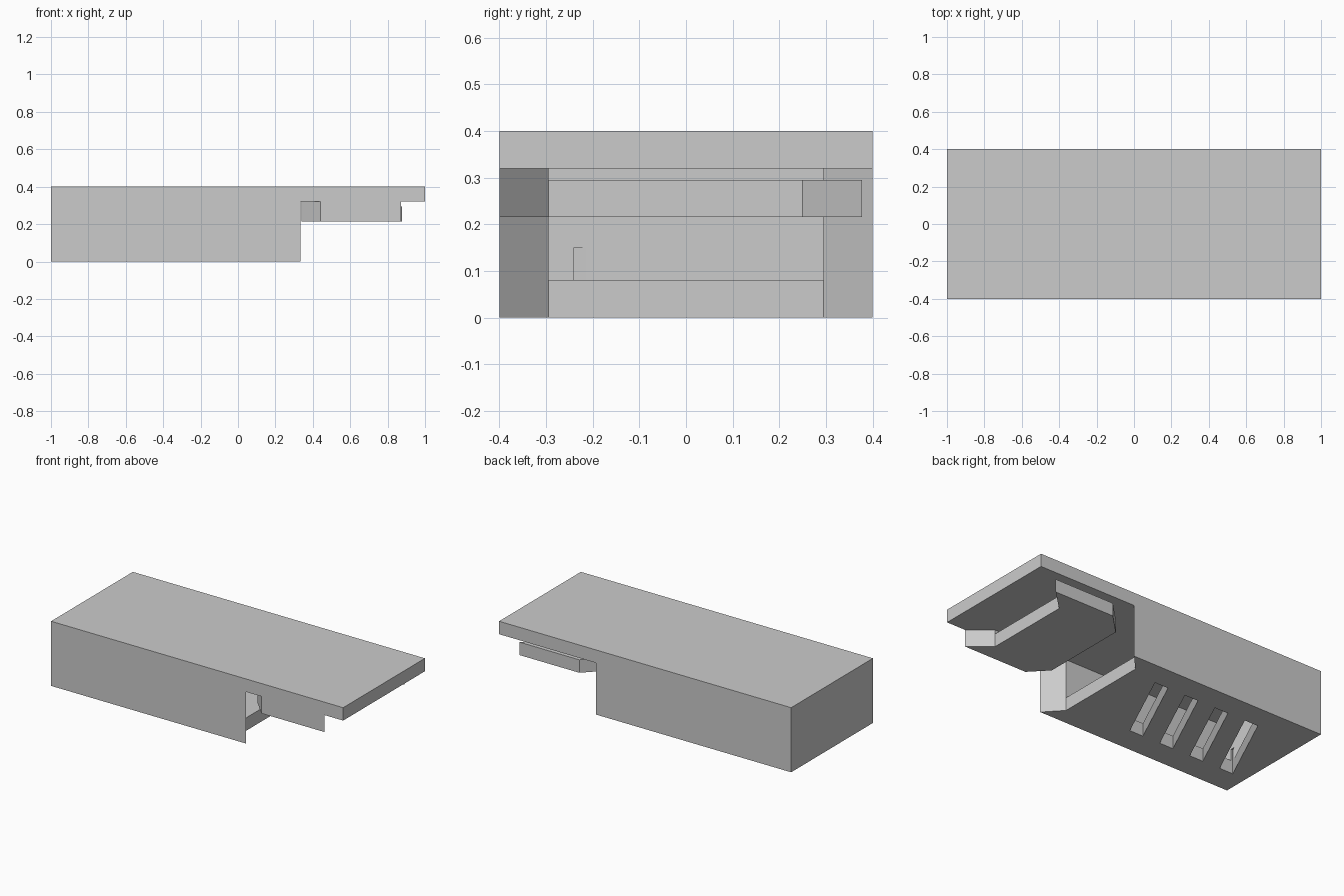
import bpy
import bmesh

cube = bpy.data.objects.get("Cube")
if cube:
    bpy.data.objects.remove(cube, do_unlink=True)

# One plain material for the whole model
grey = bpy.data.materials.new("plain grey")
grey.use_nodes = True
color = (0.6, 0.6, 0.6, 1)
grey.diffuse_color = color
grey.node_tree.nodes["Principled BSDF"].inputs["Base Color"].default_value = color

HALF = 0.4      # half width of the body
INNER = 0.295   # half width of the cavity
FLOOR, CEIL, TOP = 0.08, 0.32, 0.4


def prism(name, outline, low, high, axis="z"):
    """Extrude a flat outline along z, or an x-z outline along y."""
    def place(p, h):
        return (p[0], p[1], h) if axis == "z" else (p[0], h, p[1])
    bm = bmesh.new()
    base = bm.faces.new([bm.verts.new(place(p, low)) for p in outline])
    new = bmesh.ops.extrude_face_region(bm, geom=[base])["geom"]
    for v in new:
        if isinstance(v, bmesh.types.BMVert):
            v.co[2 if axis == "z" else 1] = high
    bmesh.ops.recalc_face_normals(bm, faces=bm.faces)
    mesh = bpy.data.meshes.new(name)
    bm.to_mesh(mesh)
    bm.free()
    mesh.materials.append(grey)
    obj = bpy.data.objects.new(name, mesh)
    bpy.context.scene.collection.objects.link(obj)
    return obj


def cut(target, cutter):
    mod = target.modifiers.new(cutter.name, "BOOLEAN")
    mod.operation = "DIFFERENCE"
    mod.solver = "EXACT"
    mod.object = cutter
    bpy.context.view_layer.objects.active = target
    bpy.ops.object.modifier_apply(modifier=mod.name)
    bpy.data.objects.remove(cutter, do_unlink=True)


# Hollow body with an overhanging top slab
body = prism("body", [(-1, 0), (0.335, 0), (0.335, CEIL), (1, CEIL),
                      (1, TOP), (-1, TOP)], -HALF, HALF, "y")

# Flared mouth at the open end, then the long cavity behind it
cut(body, prism("mouth_cutter", [(0.238, -INNER), (0.427, -0.5),
                                 (0.427, 0.5), (0.238, INNER)], -0.1, CEIL))
cut(body, prism("cavity_cutter", [(-0.895, -INNER), (0.3, -INNER),
                                  (0.3, INNER), (-0.895, INNER)], FLOOR, CEIL))

# Four slanted slots through the floor
for i in range(4):
    s = -0.214 * i
    cut(body, prism("slot_cutter", [(s - 0.265, -0.24), (s - 0.172, -0.24),
                                    (s + 0.06, 0.25), (s - 0.033, 0.25)], -0.1, 0.15))

# Latch plate hanging below the overhang, with a rail joining it to the slab
front_edge = [(0.34, -INNER), (0.44, -HALF), (0.871, -HALF), (0.745, -INNER)]
prism("latch_plate", front_edge + [(0.745, 0.25), (0.876, 0.377),
                                   (0.467, 0.377), (0.34, 0.25)], 0.215, 0.295)
prism("latch_rail", front_edge, 0.295, CEIL)
